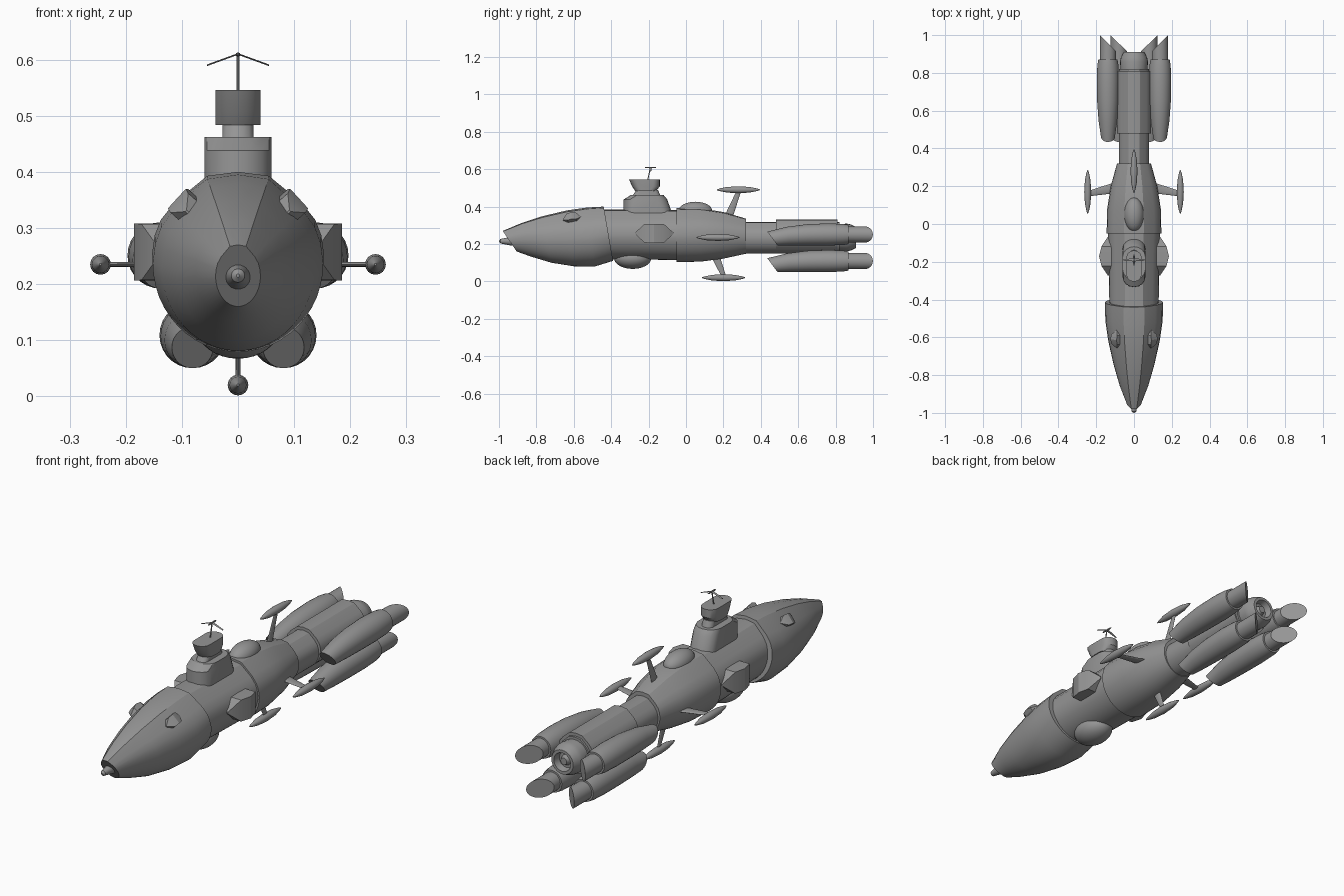
import bpy, bmesh
from math import sin, cos, pi, radians
from mathutils import Vector, Matrix

cube = bpy.data.objects.get("Cube")
if cube:
    bpy.data.objects.remove(cube)

grey = bpy.data.materials.new("hull grey")
grey.use_nodes = True
tone = (0.3, 0.3, 0.3, 1)
grey.diffuse_color = tone
grey.node_tree.nodes["Principled BSDF"].inputs["Base Color"].default_value = tone


def finish(name, bm, angle=30):
    bmesh.ops.recalc_face_normals(bm, faces=bm.faces)
    mesh = bpy.data.meshes.new(name)
    bm.to_mesh(mesh)
    bm.free()
    mesh.materials.append(grey)
    ob = bpy.data.objects.new(name, mesh)
    bpy.context.collection.objects.link(ob)
    bpy.ops.object.select_all(action="DESELECT")
    ob.select_set(True)
    bpy.context.view_layer.objects.active = ob
    bpy.ops.object.shade_smooth_by_angle(angle=radians(angle))
    return ob


def loft(name, rings, angle=30, matrix=None):
    """Skin a row of equal point rings and cap both ends."""
    bm = bmesh.new()
    rows = [[bm.verts.new(p) for p in ring] for ring in rings]
    n = len(rows[0])
    for a, b in zip(rows, rows[1:]):
        for i in range(n):
            j = (i + 1) % n
            bm.faces.new((a[i], a[j], b[j], b[i]))
    bm.faces.new(rows[0])
    bm.faces.new(rows[-1])
    if matrix:
        bm.transform(matrix)
    return finish(name, bm, angle)


def circle(n):
    return [(cos(2 * pi * i / n), sin(2 * pi * i / n)) for i in range(n)]


# Hull section: round belly, sloping shoulders, narrow flat deck
belly = [(cos(a), sin(a)) for a in [-pi / 2 + pi / 2 * i / 12 for i in range(1, 13)]]
half = belly + [(0.97, 0.22), (0.9, 0.41), (0.74, 0.62), (0.36, 0.95)]
SECTION = [(0, -1)] + half + [(0, 1)] + [(-u, v) for u, v in reversed(half)]


def hull_ring(y_top, y_low, w, low, top):
    mid, h = (top + low) / 2, (top - low) / 2
    return [(u * w, y_low + (y_top - y_low) * (v + 1) / 2, mid + v * h) for u, v in SECTION]


def hull(name, stations):
    return loft(name, [hull_ring(*s) for s in stations])


hull("nose_hull", [(-.98, -.905, .04, .16, .27), (-.88, -.83, .076, .133, .312),
                   (-.77, -.72, .108, .1, .348), (-.64, -.6, .136, .081, .379),
                   (-.53, -.49, .152, .079, .395), (-.44, -.39, .153, .11, .4)])
hull("middle_hull", [(-.46, -.42, .13, .118, .386), (-.04, -.04, .138, .115, .382)])
hull("rear_hull", [(-.05, -.05, .145, .103, .392), (.08, .08, .142, .106, .39),
                   (.2, .2, .123, .122, .371), (.32, .32, .09, .148, .336)])
hull("tail_stem", [(.3, .3, .08, .15, .318), (.82, .82, .08, .15, .318)])
hull("tail_block", [(.48, .48, .09, .155, .332), (.81, .81, .09, .155, .332)])


def lathe(name, profile, centre, n=24):
    """Revolve (y, radius) pairs round an axis along y."""
    cx, cy, cz = centre
    return loft(name, [[(cx + r * u, cy + y, cz + r * v) for u, v in circle(n)] for y, r in profile])


lathe("nose_spike", [(-.07, .003), (-.062, .012), (0, .024), (.1, .026)], (0, -.93, .215))
lathe("tail_nozzle", [(.8, .07), (.86, .074), (.88, .07), (.91, .056), (.91, .043),
                      (.88, .036), (.88, .024), (.9, .016)], (0, 0, .235))


# Engines: slanted intake, swelling body, obliquely cut exhaust
def engine(name, side, cx, cz):
    big = .059
    body = []
    for y, r, slant in [(.462, .037, .055), (.55, .05, .02), (.65, .057, 0),
                        (.76, big, 0), (.84, .056, 0), (.87, .051, 0)]:
        lift = r - big if y < .8 else 0
        body.append([(side * cx + r * u, y - slant * v / 2, cz + lift + r * v) for u, v in circle(28)])
    loft(name + "_body", body)
    r = .043
    tube = [[(side * (cx + r * u), y + cut * u, cz + r * v) for u, v in circle(28)]
            for y, cut in ((.85, 0), (.957, .042))]
    loft(name + "_exhaust", tube)


# Faceted blisters, bulging along local +x
def blister(name, matrix, s=1.0):
    rings = []
    for y, hz, x in [(-.102, .004, .0), (-.052, .05, .033), (0, .051, .046),
                     (.052, .05, .033), (.102, .004, .0)]:
        rings.append([(s * a, s * y, s * b) for a, b in ((-.05, -hz), (x, -hz), (x, hz), (-.05, hz))])
    loft(name, rings, 20, matrix)


# Radial fins: tapered strut carrying a spindle pod
def fin(name, root, tip, pod_y, wide):
    root, tip = Vector(root), Vector(tip)
    out = Vector((tip.x - root.x, 0, tip.z - root.z)).normalized()
    across = Vector((0, 1, 0)).cross(out)
    rings = [[p + Vector((0, u * a, 0)) + across * v * .0045 for u, v in circle(12)]
             for p, a in ((root, wide), (tip, wide * .5))]
    loft(name + "_strut", rings)
    lathe(name + "_pod", [(-.115, .002), (-.1, .007), (-.06, .015), (0, .0185),
                          (.06, .015), (.1, .007), (.115, .002)], (tip.x, pod_y, tip.z), 16)


for side, word in ((1, "left"), (-1, "right")):
    engine(word + "_upper_engine", side, .138, .251)
    engine(word + "_lower_engine", side, .081, .109)
    turn = Matrix.Rotation(0 if side > 0 else pi, 4, "Z")
    blister(word + "_blister", Matrix.Translation((side * .139, -.17, .257)) @ turn)
    tilt = Matrix.Rotation(radians(-42 * side), 4, "Y") @ turn
    pitch = Matrix.Rotation(radians(9), 4, "X")
    blister(word + "_bow_blister", Matrix.Translation((side * .093, -.61, .338)) @ pitch @ tilt, .47)
    fin(word + "_fin", (side * .11, .19, .235), (side * .245, .16, .235), .17, .028)
fin("top_fin", (0, .225, .34), (0, .285, .49), .28, .024)
fin("bottom_fin", (0, .155, .14), (0, .205, .02), .2, .024)


# Rounded domes on deck and belly
def dome(name, centre, size):
    bm = bmesh.new()
    bmesh.ops.create_uvsphere(bm, u_segments=28, v_segments=16, radius=1)
    bm.transform(Matrix.Translation(centre) @ Matrix.Diagonal((*size, 1)))
    finish(name, bm)


dome("deck_dome", (0, .05, .378), (.052, .09, .048))
dome("belly_dome", (0, -.285, .125), (.075, .1, .058))


# Bridge tower: stacked rounded-end blocks
def plan(front, back, w, z):
    corner = min(w, (back - front) / 2) * .9
    pts = []
    for cy, start in ((back - corner, 0), (front + corner, pi)):
        for i in range(9):
            a = start + pi * i / 8
            pts.append((w * cos(a), cy + corner * sin(a), z))
    return pts


def block(name, layers):
    return loft(name, [plan(*s) for s in layers])


block("tower_base", [(-.335, -.07, .06, .35), (-.333, -.1, .06, .438), (-.295, -.12, .06, .462)])
block("tower_neck", [(-.288, -.135, .028, .455), (-.265, -.15, .028, .49)])
block("tower_head", [(-.272, -.16, .04, .483), (-.288, -.14, .04, .508), (-.305, -.14, .04, .546)])

# Mast with two drooping blades
lathe("mast_cap", [(-.03, .001), (-.02, .004), (.02, .004), (.03, .001)], (0, -.19, .609), 10)
loft("mast", [[(.0028 * u, y + .0028 * v, z) for u, v in circle(10)]
              for y, z in ((-.205, .54), (-.19, .611))])
for side, word in ((1, "left"), (-1, "right")):
    loft(word + "_mast_blade", [[(side * x, -.19 + u * a, z + v * .0015) for u, v in circle(8)]
                                for x, z, a in ((0, .61, .008), (.055, .59, .004))])
